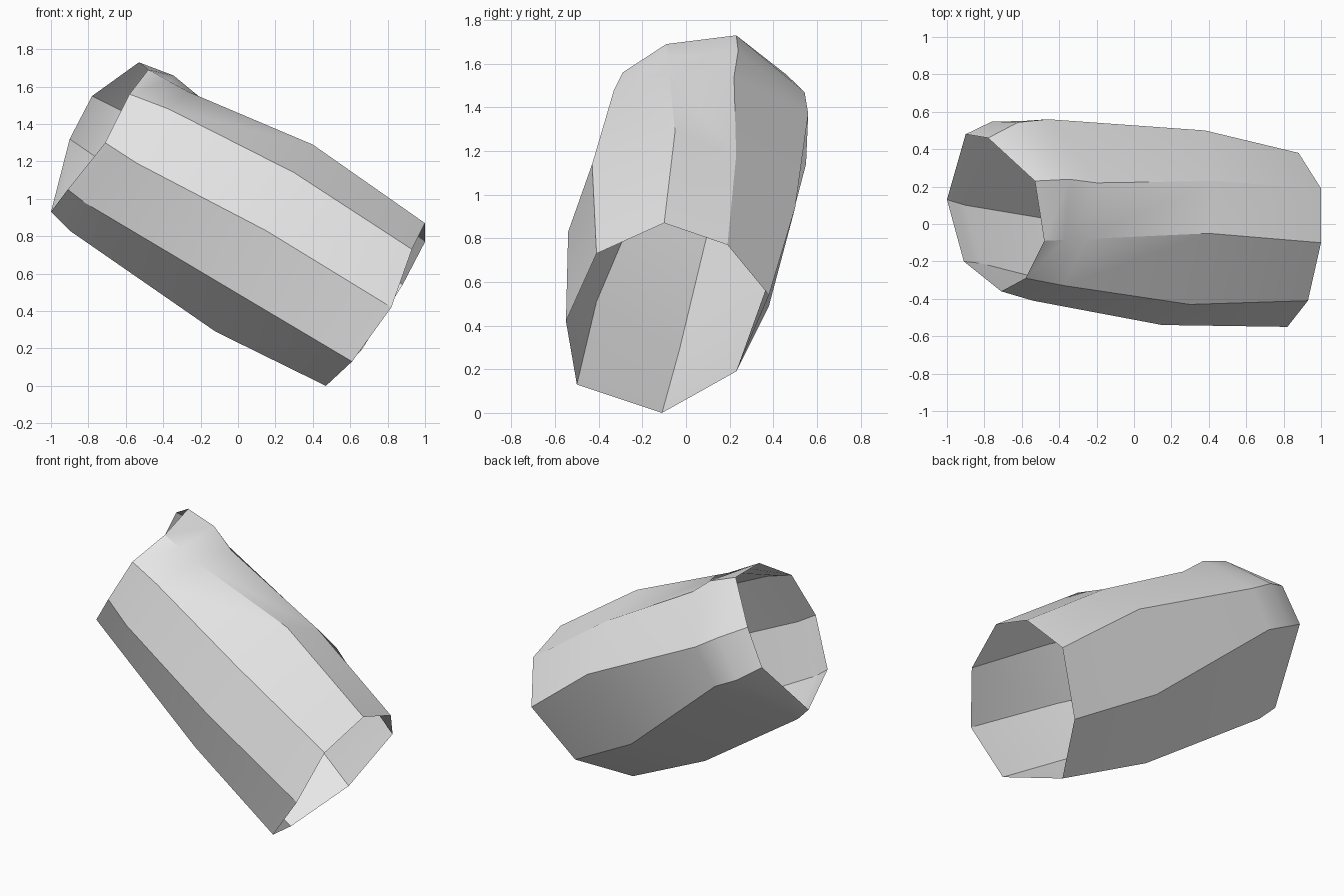
import bpy
import bmesh
from mathutils import Vector

default_cube = bpy.data.objects.get("Cube")
if default_cube:
    bpy.data.objects.remove(default_cube, do_unlink=True)


def make_material(name, value):
    material = bpy.data.materials.new(name)
    material.use_nodes = True
    colour = (value, value, value, 1)
    material.diffuse_color = colour
    material.node_tree.nodes["Principled BSDF"].inputs["Base Color"].default_value = colour
    return material


# Cross-sections of the open, tilted, eight-sided sleeve, from low rim to high rim
low_rim = [
    (.47, -.11, 0), (.61, -.5, .13), (.82, -.55, .42), (.93, -.41, .73),
    (1, -.1, .87), (1, .19, .77), (.88, .38, .54), (.66, .23, .19),
]
waist = [
    (-.12, -.03, .29), (-.03, -.41, .51), (.15, -.54, .83), (.3, -.43, 1.14),
    (.4, -.05, 1.29), (.43, .23, 1.18), (.38, .5, .94), (.14, .38, .49),
]
shoulder = [
    (-.9, .1, .83), (-.82, -.21, .98), (-.54, -.41, 1.19), (-.37, -.33, 1.48),
    (-.26, -.08, 1.57), (-.2, .22, 1.54), (-.46, .56, 1.37), (-.6, .55, 1.14),
]
high_rim = [
    (-1, .13, .93), (-.91, -.2, 1.05), (-.71, -.36, 1.3), (-.58, -.29, 1.56),
    (-.48, -.09, 1.69), (-.53, .23, 1.73), (-.78, .46, 1.55), (-.9, .48, 1.32),
]


def rounded_collar(ring_a, ring_b, bulge):
    """Ring halfway between two others, swollen outward on the rear side."""
    middle = [(Vector(a) + Vector(b)) / 2 for a, b in zip(ring_a, ring_b)]
    centre = sum(middle, Vector()) / len(middle)
    return [p + (p - centre).normalized() * (bulge if p.y > .2 else 0) for p in middle]


def loft(name, rings, material):
    """Open tube through rings of equal length."""
    bm = bmesh.new()
    loops = [[bm.verts.new(point) for point in ring] for ring in rings]
    for lower, upper in zip(loops, loops[1:]):
        for i in range(len(lower)):
            j = (i + 1) % len(lower)
            bm.faces.new((lower[j], lower[i], upper[i], upper[j]))
    mesh = bpy.data.meshes.new(name)
    bm.to_mesh(mesh)
    bm.free()
    mesh.materials.append(material)
    sleeve = bpy.data.objects.new(name, mesh)
    bpy.context.collection.objects.link(sleeve)
    return sleeve


collar = rounded_collar(shoulder, high_rim, .035)
sleeve = loft("sleeve", [low_rim, waist, shoulder, collar, high_rim],
              make_material("light grey", .8))

# Soft along the length, crisp at the long corners
bpy.ops.object.select_all(action="DESELECT")
sleeve.select_set(True)
bpy.context.view_layer.objects.active = sleeve
bpy.ops.object.shade_smooth_by_angle(angle=.52)
